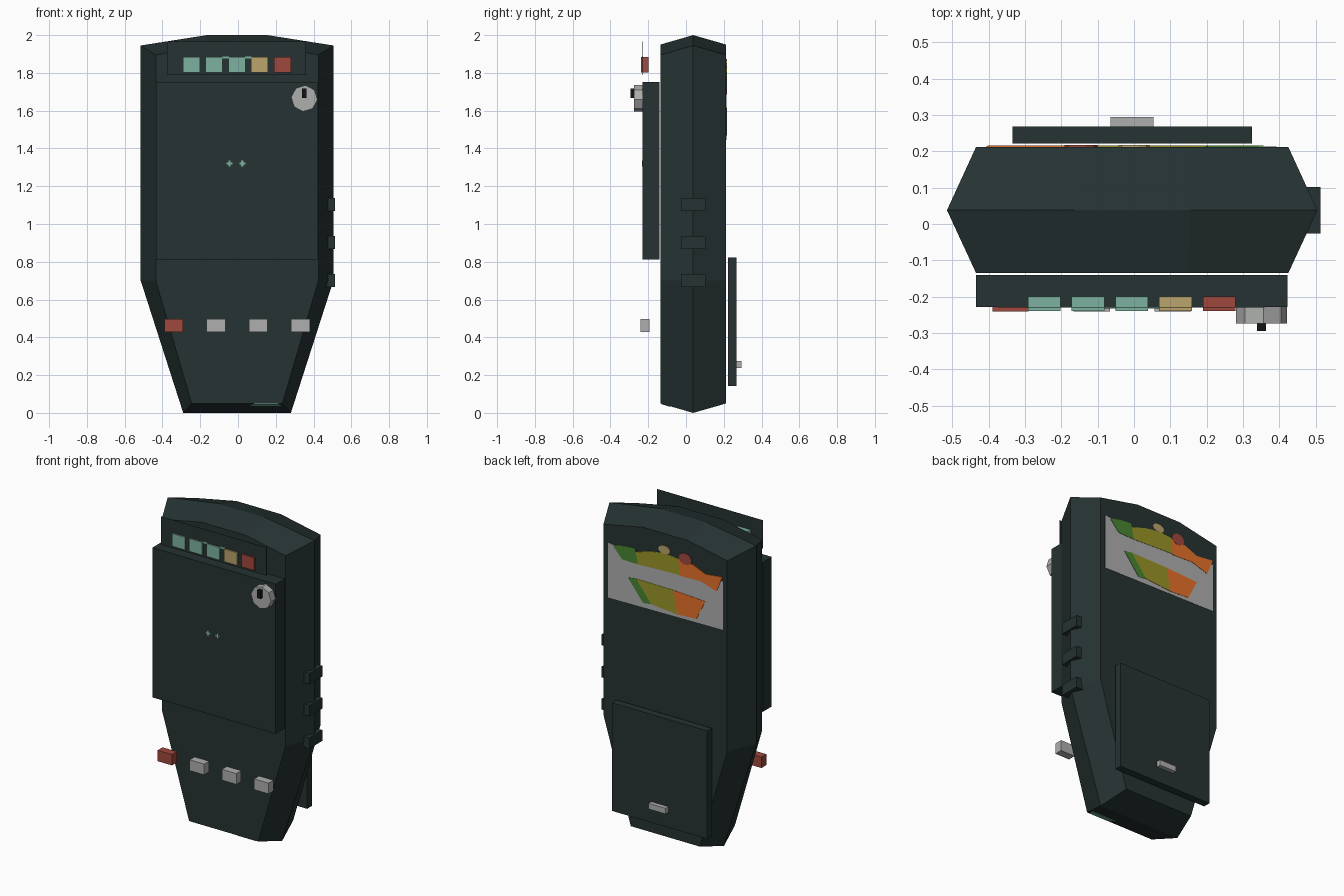
import bpy, bmesh, math

if "Cube" in bpy.data.objects:
    bpy.data.objects.remove(bpy.data.objects["Cube"])

def material(name, rgb):
    m = bpy.data.materials.new(name)
    m.diffuse_color = (*rgb, 1)
    m.use_nodes = True
    m.node_tree.nodes["Principled BSDF"].inputs["Base Color"].default_value = m.diffuse_color
    return m

CASE = material("dark_green_grey", (0.019, 0.032, 0.032))
BLACK = material("black", (0.006, 0.008, 0.008))
TEAL = material("pale_teal", (0.205, 0.45, 0.35))
TAN = material("tan", (0.50, 0.37, 0.15))
RED = material("brick_red", (0.35, 0.065, 0.048))
GREY = material("light_grey", (0.42, 0.43, 0.42))
GREEN = material("leaf_green", (0.065, 0.24, 0.03))
OLIVE = material("olive", (0.32, 0.30, 0.02))
ORANGE = material("orange", (0.88, 0.18, 0.025))

def loft(name, rings, mat):
    """Closed solid through rings of equal point count."""
    bm = bmesh.new()
    vs = [[bm.verts.new(p) for p in r] for r in rings]
    n = len(rings[0])
    for a, b in zip(vs, vs[1:]):
        for i in range(n):
            j = (i + 1) % n
            bm.faces.new((a[i], a[j], b[j], b[i]))
    bm.faces.new(vs[0])
    bm.faces.new(vs[-1])
    bmesh.ops.recalc_face_normals(bm, faces=bm.faces)
    me = bpy.data.meshes.new(name)
    bm.to_mesh(me)
    bm.free()
    me.materials.append(mat)
    ob = bpy.data.objects.new(name, me)
    bpy.context.collection.objects.link(ob)
    return ob

def slab(name, pts, y0, y1, mat):
    """Outline in x, z extruded along y."""
    return loft(name, [[(x, y, z) for x, z in pts] for y in (y0, y1)], mat)

def box(name, x0, x1, y0, y1, z0, z1, mat):
    return slab(name, [(x0, z0), (x1, z0), (x1, z1), (x0, z1)], y0, y1, mat)

def disc(cx, cz, rx, rz, n, turn=0):
    return [(cx + rx * math.cos(turn + k * math.tau / n),
             cz + rz * math.sin(turn + k * math.tau / n)) for k in range(n)]

# Case: wide middle seam, inset front and back faces
CX = -0.005
def outline(half):
    return [(CX + x, z) for x, z in half] + [(CX - x, z) for x, z in reversed(half)]
seam = outline([(0.285, 0), (0.51, 0.70), (0.51, 1.945), (0.16, 2.0)])
face = outline([(0.24, 0.05), (0.43, 0.70), (0.43, 1.895), (0.155, 1.95)])
loft("case", [[(x, y, z) for x, z in o]
              for o, y in ((face, -0.135), (seam, 0.038), (face, 0.212))], CASE)

# Front screen block and the thin light panel above it
box("screen_block", -0.435, 0.422, -0.229, -0.141, 0.812, 1.752, CASE)
box("light_panel", -0.375, 0.36, -0.230, -0.228, 1.788, 1.965, CASE)
for x in (-0.065, 0.055):
    box("panel_mark", x - 0.017, x + 0.017, -0.232, -0.230, 1.876, 1.888, TEAL)
for x in (-0.045, 0.023):
    box("screen_mark_across", x - 0.016, x + 0.016, -0.232, -0.229, 1.315, 1.326, TEAL)
    box("screen_mark_upright", x - 0.006, x + 0.006, -0.233, -0.229, 1.305, 1.336, TEAL)

# Row of indicator lights
for k, mat in enumerate((TEAL, TEAL, TEAL, TAN, RED)):
    x = -0.247 + 0.1205 * k
    box("indicator_light", x - 0.045, x + 0.045, -0.239, -0.199, 1.803, 1.883, mat)

# Octagonal knob with pointer
slab("knob", disc(0.351, 1.665, 0.07, 0.07, 8, math.radians(-5)), -0.274, -0.229, GREY)
box("knob_pointer", 0.339, 0.363, -0.294, -0.272, 1.668, 1.718, BLACK)

# Front buttons
for k in range(4):
    x = -0.34 + 0.2235 * k
    box("front_button", x - 0.05, x + 0.05, -0.241, -0.192, 0.428, 0.496,
        GREY if k else RED)

# Side buttons
for z in (0.70, 0.902, 1.104):
    box("side_button", 0.455, 0.514, -0.026, 0.102, z - 0.034, z + 0.034, CASE)

# Back cover and its catch
box("back_cover", -0.335, 0.325, 0.222, 0.268, 0.143, 0.822, CASE)
box("cover_catch", -0.065, 0.054, 0.266, 0.295, 0.238, 0.274, GREY)

# Label on the lower chamfer
def chamfer(x, y, drop):
    return (x, y, 0.05 - (y + 0.135) * 0.289 - drop)
loft("base_label", [[chamfer(x, y, d) for x, y in
                     ((0.06, -0.085), (0.24, -0.085), (0.215, -0.13), (0.085, -0.13))]
                    for d in (-0.001, 0.003)], TEAL)

# Painted back sticker: grey ground, coloured patches above and below a grey band
slab("sticker_ground", [(0.392, 1.445), (-0.407, 1.455), (-0.407, 1.76), (-0.29, 1.75),
                        (0.2, 1.77), (0.392, 1.79)], 0.211, 0.214, GREY)
patches = [
    ("upper_green", GREEN, [(0.357, 1.782), (0.28, 1.80), (0.203, 1.805), (0.182, 1.709), (0.294, 1.712)]),
    ("upper_olive", OLIVE, [(0.2, 1.782), (0.098, 1.814), (0, 1.83), (-0.098, 1.82), (-0.105, 1.72), (0.182, 1.709)]),
    ("upper_orange", ORANGE, [(-0.098, 1.82), (-0.2, 1.809), (-0.286, 1.773), (-0.403, 1.785),
                              (-0.363, 1.685), (-0.25, 1.72), (-0.105, 1.715)]),
    ("lower_green", GREEN, [(0.252, 1.608), (0.196, 1.616), (0.09, 1.484), (0.147, 1.476)]),
    ("lower_olive", OLIVE, [(0.196, 1.616), (-0.063, 1.613), (-0.09, 1.468), (0.09, 1.484)]),
    ("lower_orange", ORANGE, [(-0.063, 1.613), (-0.286, 1.601), (-0.223, 1.476), (-0.09, 1.468)]),
    ("tan_dot", TAN, disc(0, 1.85, 0.042, 0.026, 10)),
    ("red_dot", RED, disc(-0.146, 1.83, 0.045, 0.036, 10)),
]
for name, mat, pts in patches:
    slab("sticker_" + name, pts, 0.211, 0.217 if "dot" in name else 0.216, mat)
